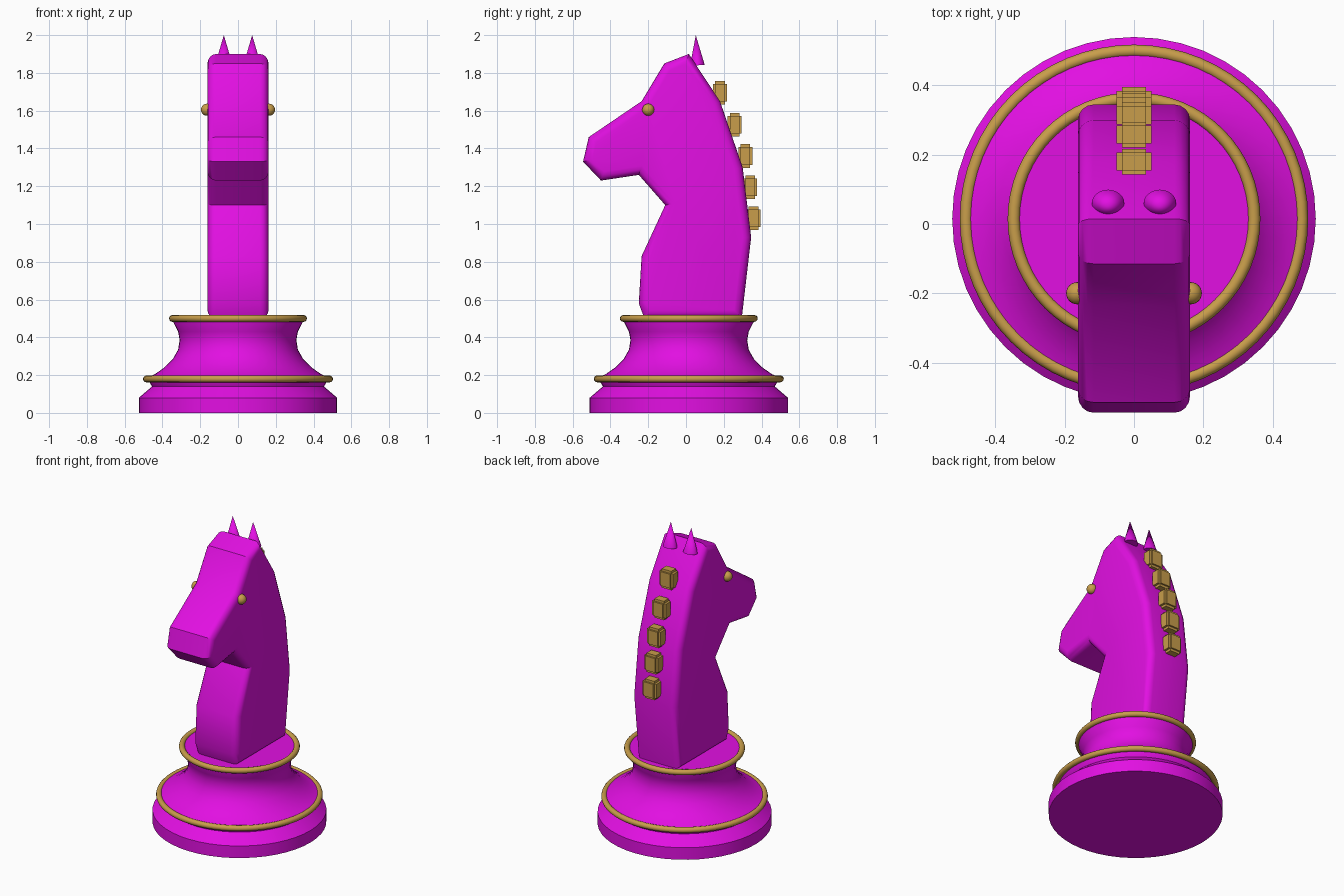
import bpy, bmesh, math
from mathutils import Matrix

default = bpy.data.objects.get("Cube")
if default:
    bpy.data.objects.remove(default, do_unlink=True)

BASE_Y = 0.015


def make_material(name, colour):
    mat = bpy.data.materials.new(name)
    mat.use_nodes = True
    mat.diffuse_color = colour
    mat.node_tree.nodes["Principled BSDF"].inputs["Base Color"].default_value = colour
    return mat


magenta = make_material("magenta", (0.76, 0.005, 0.76, 1))
gold = make_material("gold", (0.58, 0.34, 0.07, 1))


def finish(obj, name, mat, angle=None):
    obj.name = name
    obj.data.materials.append(mat)
    if angle:
        bpy.ops.object.select_all(action='DESELECT')
        obj.select_set(True)
        bpy.context.view_layer.objects.active = obj
        bpy.ops.object.shade_smooth_by_angle(angle=math.radians(angle))
    return obj


def from_bmesh(bm, name, mat, angle=None):
    bmesh.ops.recalc_face_normals(bm, faces=bm.faces)
    mesh = bpy.data.meshes.new(name)
    bm.to_mesh(mesh)
    bm.free()
    obj = bpy.data.objects.new(name, mesh)
    bpy.context.collection.objects.link(obj)
    return finish(obj, name, mat, angle)


# Turned pedestal: (radius, height) profile spun around z
profile = [(0, 0), (0.525, 0), (0.525, 0.08), (0.455, 0.14), (0.47, 0.165),
           (0.475, 0.19), (0.44, 0.205), (0.39, 0.24), (0.345, 0.285),
           (0.317, 0.335), (0.309, 0.385), (0.317, 0.43), (0.345, 0.485),
           (0.345, 0.505), (0, 0.505)]
bm = bmesh.new()
verts = [bm.verts.new((r, 0, z)) for r, z in profile]
edges = [bm.edges.new(pair) for pair in zip(verts, verts[1:])]
bmesh.ops.spin(bm, geom=verts + edges, cent=(0, 0, 0), axis=(0, 0, 1),
               angle=math.tau, steps=48)
bmesh.ops.remove_doubles(bm, verts=bm.verts, dist=0.0001)
pedestal = from_bmesh(bm, "pedestal", magenta, 35)
pedestal.location.y = BASE_Y

# Gold rings on the pedestal
for name, radius, z in (("lower_ring", 0.485, 0.18), ("upper_ring", 0.347, 0.5)):
    bpy.ops.mesh.primitive_torus_add(
        major_radius=radius, minor_radius=0.018, major_segments=64,
        minor_segments=12, location=(0, BASE_Y, z))
    finish(bpy.context.object, name, gold, 60)

# Horse neck and head: side outline extruded across x, rims rounded
outline = [(-0.22, 0.5), (-0.25, 0.58), (-0.235, 0.83), (-0.11, 1.1),
           (-0.25, 1.26), (-0.45, 1.23), (-0.545, 1.33), (-0.515, 1.46),
           (-0.235, 1.65), (-0.115, 1.85), (0.015, 1.9), (0.18, 1.65),
           (0.30, 1.3), (0.345, 0.93), (0.295, 0.5)]
HALF = 0.162
bm = bmesh.new()
side = bm.faces.new([bm.verts.new((-HALF, y, z)) for y, z in outline])
bmesh.ops.extrude_face_region(bm, geom=[side], use_keep_orig=True)
bm.verts.ensure_lookup_table()
for v in bm.verts[len(outline):]:
    v.co.x = HALF
bmesh.ops.recalc_face_normals(bm, faces=bm.faces)
rims = [e for e in bm.edges if abs(e.verts[0].co.x - e.verts[1].co.x) < 0.01]
bmesh.ops.bevel(bm, geom=rims, offset=0.045, offset_type='OFFSET',
                segments=4, profile=0.5, affect='EDGES')
from_bmesh(bm, "horse_head", magenta, 30)

# Ears and eyes on both sides
for label, s in (("left", 1), ("right", -1)):
    bpy.ops.mesh.primitive_cone_add(vertices=24, radius1=0.047, depth=0.16,
                                    location=(s * 0.075, 0.056, 1.92),
                                    rotation=(math.radians(3), 0, 0))
    ear = finish(bpy.context.object, label + "_ear", magenta, 40)
    ear.scale.y = 0.83
    bpy.ops.mesh.primitive_uv_sphere_add(segments=24, ring_count=12, radius=0.032,
                                         location=(s * 0.164, -0.2, 1.605))
    finish(bpy.context.object, label + "_eye", gold, 60)

# Mane: stepped blocks, each made of three crossed boxes
block_sizes = [(0.1, 0.052, 0.094), (0.07, 0.074, 0.094), (0.07, 0.052, 0.126)]
mane = [(0.18, 1.695), (0.258, 1.525), (0.314, 1.36), (0.34, 1.195), (0.358, 1.03)]
for i, (y, z) in enumerate(mane, 1):
    bm = bmesh.new()
    for size in block_sizes:
        bmesh.ops.create_cube(bm, size=1, matrix=Matrix.Diagonal((*size, 1)))
    block = from_bmesh(bm, f"mane_block_{i}", gold)
    block.location = (0, y, z)
